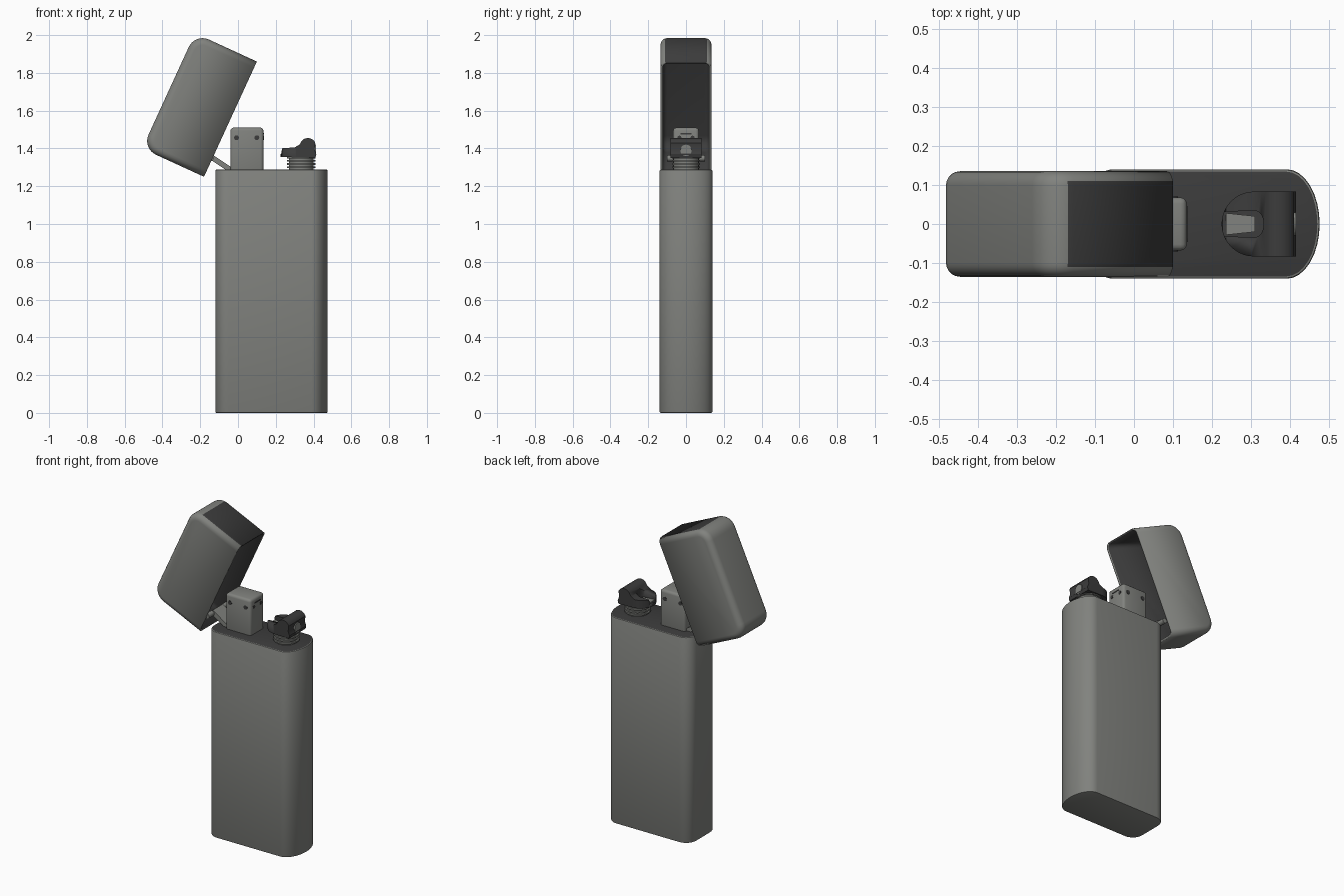
import bpy, bmesh, math
from mathutils import Vector

if "Cube" in bpy.data.objects:
    bpy.data.objects.remove(bpy.data.objects["Cube"])


def material(name, color):
    m = bpy.data.materials.new(name)
    m.use_nodes = True
    m.diffuse_color = (*color, 1)
    m.node_tree.nodes["Principled BSDF"].inputs["Base Color"].default_value = (*color, 1)
    return m


STEEL = material("grey steel", (0.22, 0.225, 0.21))
DARK = material("dark metal", (0.045, 0.045, 0.045))


def finish(name, bm, mats, smooth=True):
    bmesh.ops.recalc_face_normals(bm, faces=bm.faces)
    mesh = bpy.data.meshes.new(name)
    bm.to_mesh(mesh)
    bm.free()
    for m in mats:
        mesh.materials.append(m)
    ob = bpy.data.objects.new(name, mesh)
    bpy.context.collection.objects.link(ob)
    if smooth:
        bpy.ops.object.select_all(action="DESELECT")
        ob.select_set(True)
        bpy.context.view_layer.objects.active = ob
        bpy.ops.object.shade_smooth_by_angle(angle=math.radians(35))
    return ob


def prism(points, axis, lo, hi):
    """Extrude a 2D outline along z (points are x, y) or y (points are x, z)."""
    bm = bmesh.new()
    place = (lambda p, h: (p[0], p[1], h)) if axis == "z" else (lambda p, h: (p[0], h, p[1]))
    a = [bm.verts.new(place(p, lo)) for p in points]
    b = [bm.verts.new(place(p, hi)) for p in points]
    caps = [bm.faces.new(a), bm.faces.new(b)]
    for i in range(len(a)):
        j = (i + 1) % len(a)
        bm.faces.new((a[i], a[j], b[j], b[i]))
    bmesh.ops.recalc_face_normals(bm, faces=bm.faces)
    return bm, caps


def arc(cx, cy, rx, ry, start, end, n=8):
    angles = [math.radians(start + (end - start) * i / n) for i in range(n + 1)]
    return [(cx + rx * math.cos(t), cy + ry * math.sin(t)) for t in angles]


def bevel(bm, edges, width, segments):
    bmesh.ops.bevel(bm, geom=list(edges), offset=width, segments=segments,
                    profile=0.5, affect="EDGES", clamp_overlap=True)


def tube(name, start, end, radius, mat, sides=24):
    start, end = Vector(start), Vector(end)
    bm = bmesh.new()
    rot = (end - start).to_track_quat("Z", "Y").to_matrix().to_4x4()
    rot.translation = (start + end) / 2
    bmesh.ops.create_cone(bm, cap_ends=True, segments=sides, radius1=radius,
                          radius2=radius, depth=(end - start).length, matrix=rot)
    return finish(name, bm, [mat])


def box(name, lo, hi, mat, round_edges=0):
    outline = [(lo[0], lo[1]), (hi[0], lo[1]), (hi[0], hi[1]), (lo[0], hi[1])]
    bm, _ = prism(outline, "z", lo[2], hi[2])
    if round_edges:
        bevel(bm, bm.edges, round_edges, 3)
    return finish(name, bm, [mat])


def boolean(ob, cutter, operation):
    mod = ob.modifiers.new(operation.lower(), "BOOLEAN")
    mod.object, mod.operation, mod.solver = cutter, operation, "EXACT"
    cutter.hide_render = True
    cutter.hide_set(True)


# Body: full round on the left end, tighter corners at the hinge
R = 0.07
outline = (arc(0.39, 0, 0.085, 0.14, -90, 90, 16)
           + arc(-0.12 + R, 0.14 - R, R, R, 90, 180)
           + arc(-0.12 + R, R - 0.14, R, R, 180, 270))
bm, caps = prism(outline, "z", 0, 1.288)
bevel(bm, {e for f in caps for e in f.edges}, 0.006, 2)
for f in bm.faces:
    f.material_index = int(f.normal.z > 0.95)
finish("body", bm, [STEEL, DARK])

# Open lid: rounded hollow shell tilted about the hinge
origin = Vector((-0.18, 1.25))
along = Vector((0.28, 0.61)).normalized()
back = Vector((-along.y, along.x))
L, D, C = 0.671, 0.36, 0.08
local = ([(0, 0), (L, 0)] + arc(L - C, D - C, C, C, 0, 90)
         + arc(C, D - C, C, C, 90, 180))
bm, caps = prism([origin + along * a + back * d for a, d in local], "y", -0.135, 0.135)


def depth(v):
    return (Vector((v.co.x, v.co.z)) - origin).dot(back)


rims = {e for f in caps for e in f.edges if max(depth(v) for v in e.verts) > 0.001}
bevel(bm, rims, 0.036, 5)
mouth = [f for f in bm.faces if all(depth(v) < 0.001 for v in f.verts)]
bmesh.ops.delete(bm, geom=mouth, context="FACES")
bm.normal_update()
for f in bm.faces:
    f.material_index = int(f.normal.dot(Vector((along.x, 0, along.y))) > 0.96)
lid = finish("lid", bm, [STEEL, DARK])
shell = lid.modifiers.new("shell", "SOLIDIFY")
shell.thickness, shell.offset, shell.material_offset = 0.012, -1, 1

# Hinge arm
bm, _ = prism([(-0.16, 1.35), (-0.14, 1.37), (-0.02, 1.29), (-0.04, 1.27)], "y", -0.05, 0.05)
finish("hinge_arm", bm, [STEEL])
tube("hinge_pin", (-0.145, -0.1, 1.348), (-0.145, 0.1, 1.348), 0.016, STEEL, 12)

# Chimney with dark vent holes
box("chimney", (-0.04, -0.068, 1.27), (0.135, 0.068, 1.51), STEEL, 0.016)
for side, y in (("front", -0.068), ("back", 0.068)):
    for x in (-0.008, 0.1):
        tube("vent_" + side, (x, y - 0.002, 1.457), (x, y + 0.002, 1.457), 0.013, DARK, 12)
for y in (-0.035, 0.035):
    tube("vent_end", (0.133, y, 1.457), (0.137, y, 1.457), 0.011, DARK, 12)
box("chimney_slit", (0.133, -0.03, 1.475), (0.137, 0.03, 1.482), DARK)

# Ribbed valve neck
tube("valve_neck", (0.335, 0, 1.28), (0.335, 0, 1.37), 0.066, STEEL, 32)
for i in range(4):
    z = 1.296 + i * 0.017
    tube("valve_ring", (0.335, 0, z), (0.335, 0, z + 0.009), 0.075, STEEL, 32)

# Nozzle head: curved side profile trimmed to a rounded plan, with a thumb slot
profile = ([(0.222, 1.355), (0.235, 1.402), (0.30, 1.405), (0.325, 1.42)]
           + arc(0.37, 1.415, 0.042, 0.04, 140, 20, 8)
           + [(0.405, 1.395), (0.415, 1.37), (0.41, 1.35)])
bm, _ = prism(profile, "y", -0.1, 0.1)
head = finish("nozzle_head", bm, [DARK])
bm, _ = prism(arc(0.307, 0, 0.083, 0.083, 90, 270, 20) + [(0.43, -0.083), (0.43, 0.083)], "z", 1.3, 1.5)
boolean(head, finish("head_plan_cutter", bm, [DARK]), "INTERSECT")
bm, _ = prism([(0.2, -0.03), (0.3, -0.034)] + arc(0.31, 0, 0.022, 0.034, -90, 90)
              + [(0.3, 0.034), (0.2, 0.03)], "z", 1.372, 1.5)
boolean(head, finish("head_slot_cutter", bm, [DARK]), "DIFFERENCE")

# Jet insert in the slot and the end button
bm, _ = prism([(0.235, -0.028), (0.31, -0.02), (0.31, 0.02), (0.235, 0.028)], "z", 1.365, 1.38)
finish("jet_insert", bm, [STEEL])
tube("nozzle_button", (0.395, 0, 1.39), (0.414, 0, 1.39), 0.03, STEEL)
